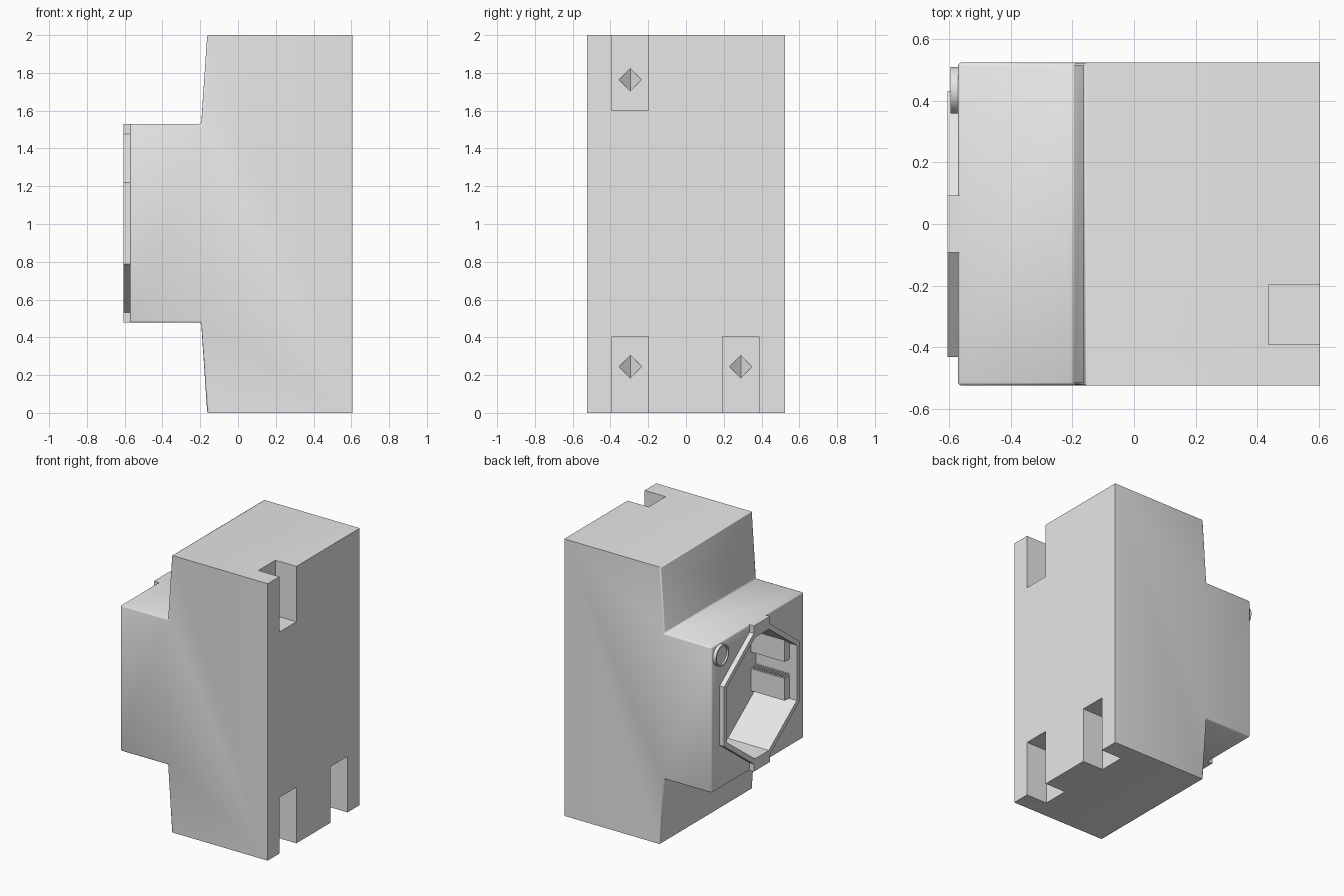
import bpy, bmesh, math

if "Cube" in bpy.data.objects:
    bpy.data.objects.remove(bpy.data.objects["Cube"])

grey = bpy.data.materials.new("light_grey_plastic")
grey.diffuse_color = (0.8, 0.8, 0.8, 1)
grey.use_nodes = True
grey.node_tree.nodes["Principled BSDF"].inputs["Base Color"].default_value = grey.diffuse_color


def finish(bm, name):
    bmesh.ops.recalc_face_normals(bm, faces=bm.faces[:])
    me = bpy.data.meshes.new(name)
    bm.to_mesh(me)
    bm.free()
    ob = bpy.data.objects.new(name, me)
    me.materials.append(grey)
    bpy.context.collection.objects.link(ob)
    return ob


def box(name, x, y, z):
    bm = bmesh.new()
    bmesh.ops.create_cube(bm, size=1)
    for v in bm.verts:
        for i, (a, b) in enumerate((x, y, z)):
            v.co[i] = a if v.co[i] < 0 else b
    return finish(bm, name)


def prism_x(name, pts, x0, x1):
    """Extrude a (y, z) outline along x."""
    bm = bmesh.new()
    f = bm.faces.new([bm.verts.new((x0, y, z)) for y, z in pts])
    r = bmesh.ops.extrude_face_region(bm, geom=[f])
    for v in r["geom"]:
        if isinstance(v, bmesh.types.BMVert):
            v.co.x = x1
    return finish(bm, name)


def cut(target, cutter):
    m = target.modifiers.new("cut", "BOOLEAN")
    m.operation = "DIFFERENCE"
    m.solver = "EXACT"
    m.object = cutter
    cutter.hide_render = True
    cutter.hide_viewport = True


def octagon(half_w, side, half_h, flat, zc=1.004):
    q = [(half_w, side), (flat, half_h), (-flat, half_h), (-half_w, side)]
    return [(y, zc + z) for y, z in q] + [(y, zc - z) for y, z in reversed(q)]


# Housing: stepped side profile, extruded, with small rounded edges
profile = [(0.605, 0), (-0.163, 0), (-0.195, 0.478), (-0.572, 0.478),
           (-0.572, 1.53), (-0.195, 1.53), (-0.163, 2), (0.605, 2)]
bm = bmesh.new()
f = bm.faces.new([bm.verts.new((x, -0.525, z)) for x, z in profile])
r = bmesh.ops.extrude_face_region(bm, geom=[f])
for v in r["geom"]:
    if isinstance(v, bmesh.types.BMVert):
        v.co.y = 0.525
bmesh.ops.recalc_face_normals(bm, faces=bm.faces[:])
soft = [e for e in bm.edges if all(v.co.x < 0.6 for v in e.verts)]
bmesh.ops.bevel(bm, geom=soft, offset=0.01, segments=2, profile=0.5,
                affect="EDGES", clamp_overlap=True)
housing = finish(bm, "housing")

# Raised socket rim and the octagonal well through it
rim = prism_x("socket_rim", octagon(0.432, 0.215, 0.472, 0.092), -0.607, -0.54)
well = prism_x("well_cutter", octagon(0.397, 0.2, 0.438, 0.078), -0.7, -0.28)
cut(housing, well)
cut(rim, well)

# Tabs joining the rim to the top and bottom steps
box("upper_tab", (-0.607, -0.555), (-0.092, 0.092), (1.47, 1.53))
box("lower_tab", (-0.607, -0.555), (-0.092, 0.092), (0.478, 0.538))

# Guide ribs inside the well, the lower one with a toothed top
box("lower_guide_rib", (-0.55, -0.27), (-0.42, -0.34), (0.81, 0.97))
box("upper_guide_rib", (-0.55, -0.27), (-0.42, -0.34), (1.09, 1.25))
for i in range(12):
    x = -0.545 + i * 0.022
    box("rib_tooth", (x, x + 0.011), (-0.41, -0.345), (0.96, 0.985))

# Rear mounting notches, each with a diamond dimple in its floor
for y, z0, z1, zc in ((-0.295, 1.6, 2.1, 1.763), (-0.295, -0.1, 0.405, 0.245),
                      (0.29, -0.1, 0.405, 0.245)):
    cut(housing, box("notch_cutter", (0.437, 0.7), (y - 0.097, y + 0.097), (z0, z1)))
    bm = bmesh.new()
    s = 0.06
    for p in ((0.45, y - s, zc), (0.45, y + s, zc), (0.437, y - s, zc),
              (0.437, y + s, zc), (0.45, y, zc - s), (0.45, y, zc + s),
              (0.385, y, zc - s), (0.385, y, zc + s)):
        bm.verts.new(p)
    bmesh.ops.convex_hull(bm, input=bm.verts[:])
    cut(housing, finish(bm, "dimple_cutter"))


# Round badge on the front corner: disc with a raised border
def ring(r, n=32):
    return [(0.435 + r * math.cos(2 * math.pi * i / n),
             1.445 + r * math.sin(2 * math.pi * i / n)) for i in range(n)]


prism_x("badge_disc", ring(0.07), -0.583, -0.56)
border = prism_x("badge_border", ring(0.076), -0.597, -0.56)
cut(border, prism_x("badge_cutter", ring(0.066), -0.65, -0.5))

# Smooth the rounded edges only
for ob in (housing, border):
    bpy.ops.object.select_all(action="DESELECT")
    ob.select_set(True)
    bpy.context.view_layer.objects.active = ob
    bpy.ops.object.shade_smooth_by_angle(angle=math.radians(50))
